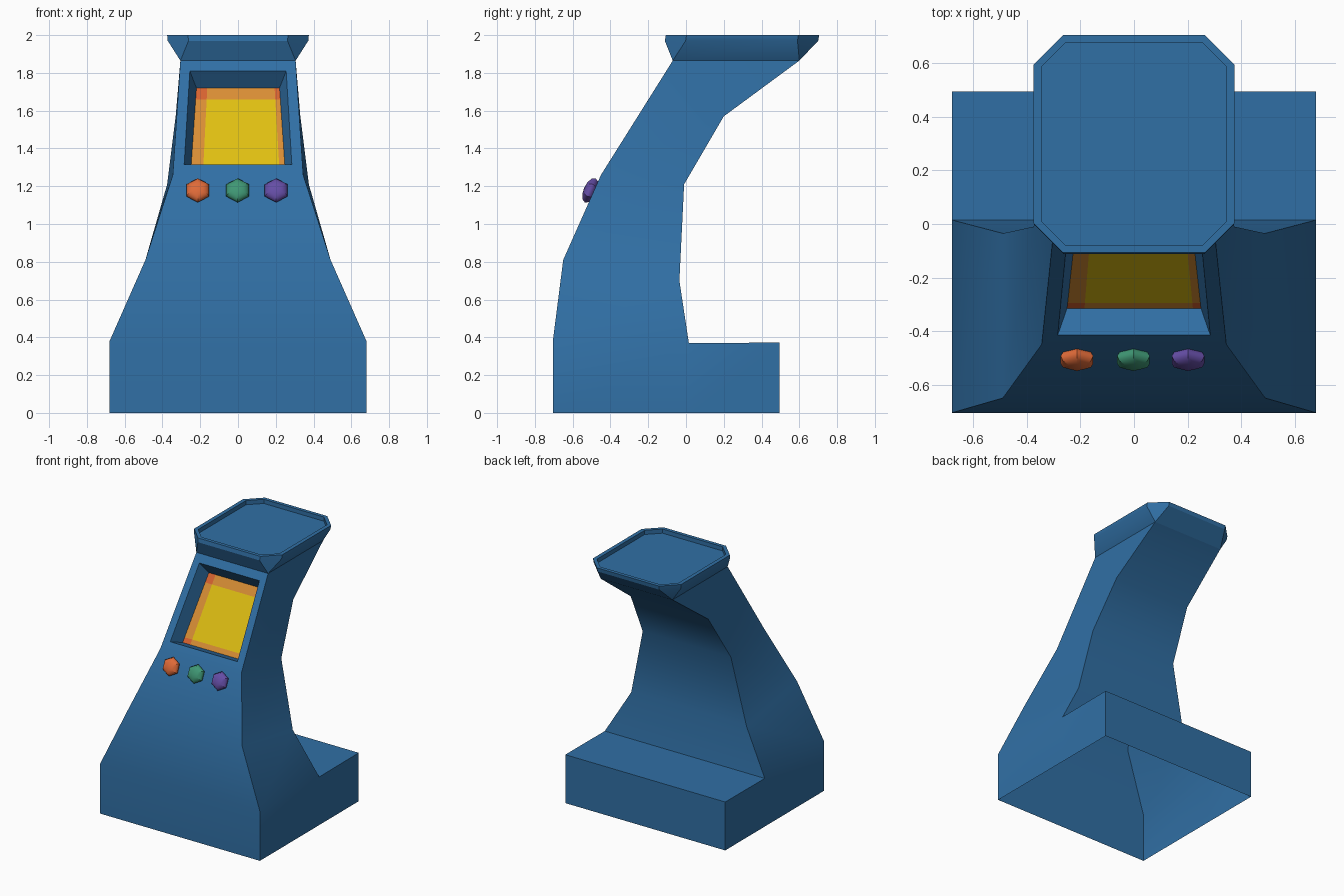
import bpy, bmesh, math

if "Cube" in bpy.data.objects:
    bpy.data.objects.remove(bpy.data.objects["Cube"])


def material(name, rgb):
    m = bpy.data.materials.new(name)
    m.diffuse_color = (*rgb, 1)
    m.use_nodes = True
    m.node_tree.nodes["Principled BSDF"].inputs["Base Color"].default_value = m.diffuse_color
    return m


BLUE = material("cabinet blue", (0.030, 0.160, 0.375))
YELLOW = material("screen yellow", (0.74, 0.52, 0.006))
AMBER = material("screen amber", (0.69, 0.27, 0.035))
RED = material("screen red orange", (0.68, 0.125, 0.03))
ORANGE = material("button orange", (0.74, 0.145, 0.04))
GREEN = material("button green", (0.05, 0.31, 0.175))
PURPLE = material("button purple", (0.13, 0.075, 0.38))


def finish(name, bm, mats, angle=30, recalc=True):
    bmesh.ops.remove_doubles(bm, verts=bm.verts[:], dist=0.0005)
    if recalc:
        bmesh.ops.recalc_face_normals(bm, faces=bm.faces[:])
    me = bpy.data.meshes.new(name)
    for f in bm.faces:
        f.smooth = True
    bm.to_mesh(me)
    bm.free()
    me.set_sharp_from_angle(angle=math.radians(angle))
    for m in mats:
        me.materials.append(m)
    ob = bpy.data.objects.new(name, me)
    bpy.context.collection.objects.link(ob)
    return ob


def face(bm, pts):
    return bm.faces.new([bm.verts.new(p) for p in pts])


def pair(p):
    """Left and right points of a profile station (half width, y, z)."""
    x, y, z = p
    return (-x, y, z), (x, y, z)


def strip(bm, a, b):
    (al, ar), (bl, br) = pair(a), pair(b)
    face(bm, [al, ar, br, bl])


# Cabinet body: front and back profile stations (half width, y, z)
front = [(0.68, -0.705, 0), (0.68, -0.705, 0.38), (0.49, -0.65, 0.81),
         (0.345, -0.45, 1.26), (0.305, -0.07, 1.865)]
back = [(0.68, 0.015, 0), (0.68, 0.015, 0.37), (0.49, -0.035, 0.70),
        (0.375, -0.01, 1.21), (0.33, 0.20, 1.57), (0.305, 0.60, 1.865)]
bm = bmesh.new()
for a, b in zip(front[:3], front[1:4]):
    strip(bm, a, b)
for a, b in zip(back[1:], back[2:]):
    strip(bm, a, b)
for s in (0, 1):
    F = [pair(p)[s] for p in front]
    B = [pair(p)[s] for p in back]
    for i in range(3):
        face(bm, [F[i], B[i], B[i + 1], F[i + 1]])
    face(bm, [F[3], B[3], B[4], F[4]])
    face(bm, [F[4], B[4], B[5]])

# Rear step, open underneath
step_top, step_low = (0.68, 0.495, 0.372), (0.68, 0.495, 0)
strip(bm, back[1], step_top)
strip(bm, step_top, step_low)
for s in (0, 1):
    face(bm, [pair(p)[s] for p in (back[0], step_low, step_top, back[1])])


# Screen frame and recess walls as nested rings
def ring(lo, hi):
    (a, b), (d, c) = pair(lo), pair(hi)
    return [a, b, c, d]


scr_lo, scr_hi = (0.25, -0.315, 1.28), (0.22, -0.04, 1.72)
rings = [ring(front[3], front[4]),
         ring((0.285, -0.4155, 1.315), (0.255, -0.1045, 1.81)),
         ring(scr_lo, scr_hi)]
for r, q in zip(rings, rings[1:]):
    for i in range(4):
        j = (i + 1) % 4
        face(bm, [r[i], r[j], q[j], q[i]])
finish("cabinet_body", bm, [BLUE])

# Screen: centre, edge bands and corners coloured by position in a 3x3 grid
us, vs = [0, 0.13, 0.94, 1], [0, 0.075, 0.86, 1]


def on_screen(u, v):
    w, y, z = (l + (h - l) * v for l, h in zip(scr_lo, scr_hi))
    return (w * (2 * u - 1), y, z)


bm = bmesh.new()
for i in range(3):
    for j in range(3):
        f = face(bm, [on_screen(us[i], vs[j]), on_screen(us[i + 1], vs[j]),
                      on_screen(us[i + 1], vs[j + 1]), on_screen(us[i], vs[j + 1])])
        f.material_index = (i != 1) + (j != 1)
finish("screen", bm, [YELLOW, AMBER, RED], recalc=False)


# Top cap: rectangle flaring to a chamfered rim with a shallow tray
def octagon(x, y0, y1, c, z):
    return [(x, y0 + c, z), (x, y1 - c, z), (x - c, y1, z), (c - x, y1, z),
            (-x, y1 - c, z), (-x, y0 + c, z), (c - x, y0, z), (x - c, y0, z)]


loops = [octagon(0.305, -0.07, 0.60, 0, 1.865),
         octagon(0.372, -0.112, 0.70, 0.11, 1.97),
         octagon(0.375, -0.107, 0.705, 0.11, 2.0),
         octagon(0.345, -0.08, 0.678, 0.09, 2.0),
         octagon(0.345, -0.08, 0.678, 0.09, 1.968)]
bm = bmesh.new()
for p, q in zip(loops, loops[1:]):
    for i in range(8):
        j = (i + 1) % 8
        pts = [p[i], p[j], q[j], q[i]]
        if p[i] == p[j]:
            pts.pop(0)
        face(bm, pts)
face(bm, loops[-1])
finish("top_cap", bm, [BLUE])

# Buttons: squashed six-sided domes tilted with the front panel
for name, x, mat in (("left", -0.213, ORANGE), ("middle", -0.002, GREEN),
                     ("right", 0.202, PURPLE)):
    bm = bmesh.new()
    bmesh.ops.create_uvsphere(bm, u_segments=6, v_segments=6, radius=0.07)
    ob = finish(name + "_button", bm, [mat], angle=40)
    ob.scale = (1, 1, 0.5)
    ob.rotation_euler = (math.radians(66), 0, 0)
    ob.location = (x, -0.507, 1.178)
